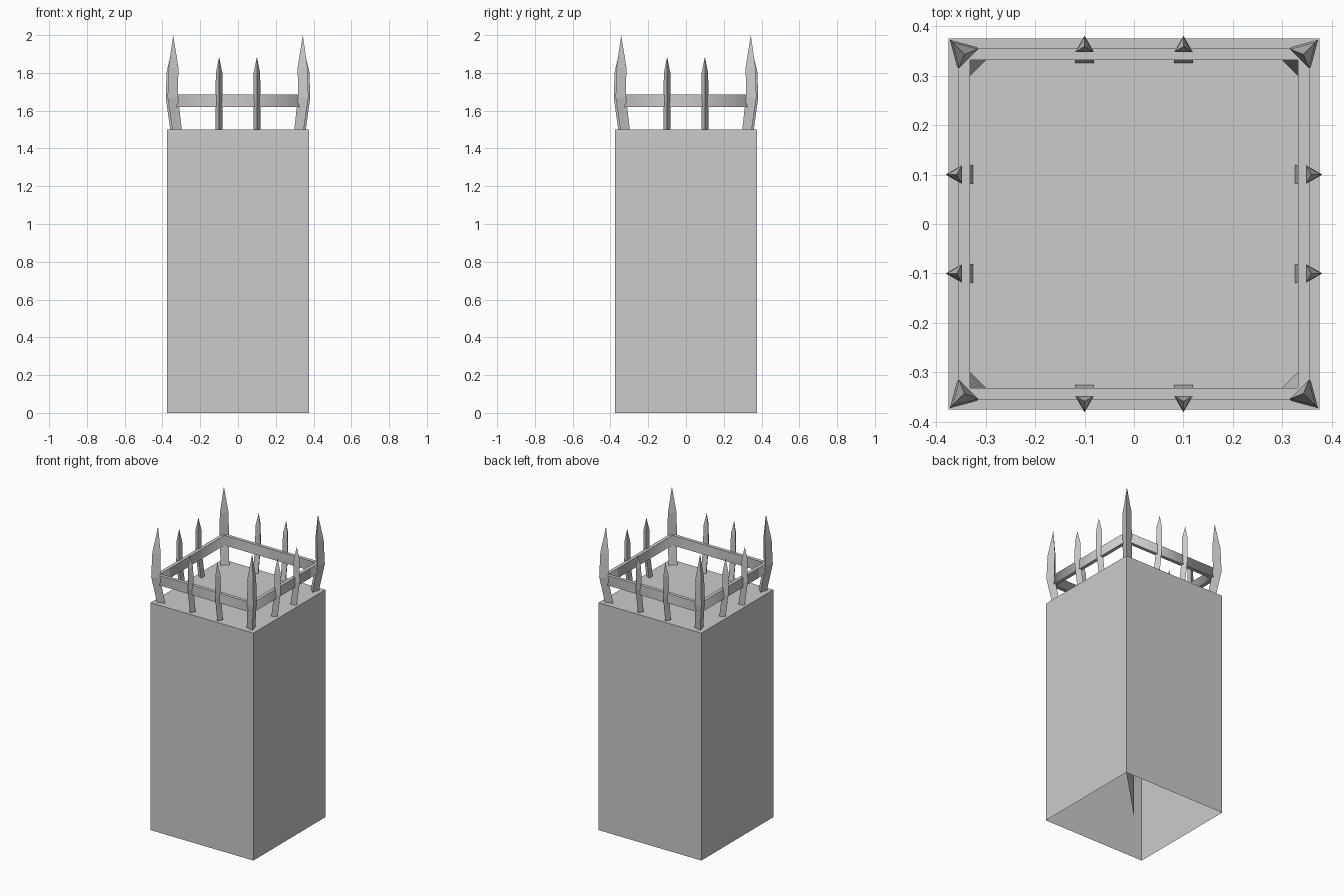
import bpy, bmesh, math
from mathutils import Vector

if "Cube" in bpy.data.objects:
    bpy.data.objects.remove(bpy.data.objects["Cube"])

# Single stone-grey colour for the whole tower
GREY = (0.6, 0.6, 0.6, 1.0)
grey = bpy.data.materials.new("stone_grey")
grey.use_nodes = True
grey.diffuse_color = GREY
grey.node_tree.nodes["Principled BSDF"].inputs["Base Color"].default_value = GREY

HALF, TOP = 0.375, 1.5


def finish(bm, name, recalc=True):
    if recalc:
        bmesh.ops.recalc_face_normals(bm, faces=bm.faces)
    mesh = bpy.data.meshes.new(name)
    bm.to_mesh(mesh)
    bm.free()
    mesh.materials.append(grey)
    obj = bpy.data.objects.new(name, mesh)
    bpy.context.collection.objects.link(obj)
    return obj


def square(bm, half, z):
    return [bm.verts.new((sx * half, sy * half, z))
            for sx, sy in ((-1, -1), (1, -1), (1, 1), (-1, 1))]


def bridge(bm, a, b):
    n = len(a)
    return [bm.faces.new((a[i], a[(i + 1) % n], b[(i + 1) % n], b[i])) for i in range(n)]


# Tower body: four walls and a roof, open underneath
bm = bmesh.new()
low, high = square(bm, HALF, 0), square(bm, HALF, TOP)
bridge(bm, low, high)
bm.faces.new(high)
finish(bm, "tower_body", recalc=False)

# Thin partition inside, from one corner to the middle
bm = bmesh.new()
bm.faces.new([bm.verts.new(p) for p in
              ((HALF, HALF, 0), (0, 0, 0), (0, 0, TOP), (HALF, HALF, TOP))])
finish(bm, "inner_partition", recalc=False)

# Square rail joining the stakes
bm = bmesh.new()
rings = [square(bm, h, z) for h, z in
         ((0.355, 1.62), (0.355, 1.685), (0.332, 1.685), (0.332, 1.62))]
for i, ring in enumerate(rings):
    for face in bridge(bm, ring, rings[(i + 1) % len(rings)]):
        face.smooth = i % 2 == 0
finish(bm, "rail")


def stake(name, origin, angle, rings, tip):
    """Three-sided stake; rings hold (outward offset, radius, height)."""
    out = Vector((math.cos(angle), math.sin(angle), 0))
    bm = bmesh.new()
    loops = []
    for offset, radius, z in rings:
        centre = Vector(origin) + out * offset + Vector((0, 0, z))
        loops.append([bm.verts.new(centre + radius * Vector(
            (math.cos(angle + k * math.tau / 3), math.sin(angle + k * math.tau / 3), 0)))
            for k in range(3)])
    for a, b in zip(loops, loops[1:]):
        bridge(bm, a, b)
    point = bm.verts.new(Vector(origin) + out * tip[0] + Vector((0, 0, tip[1])))
    for k in range(3):
        bm.faces.new((loops[-1][k], loops[-1][(k + 1) % 3], point))
    bm.faces.new(loops[0][::-1])
    finish(bm, name)


CORNER = [(0.462, 0.03, TOP), (0.494, 0.033, 1.67), (0.489, 0.031, 1.83)]
SIDE = [(0.337, 0.022, TOP), (0.359, 0.022, 1.66), (0.359, 0.02, 1.8)]

# Leaning stakes: one tall at each corner, two short on each side
for turn in range(4):
    angle = turn * math.pi / 2
    stake(f"corner_stake_{turn + 1}", (0, 0, 0), angle + math.pi / 4, CORNER, (0.485, 2.0))
    along = Vector((-math.sin(angle), math.cos(angle), 0))
    for n, shift in enumerate((-0.1, 0.1)):
        stake(f"side_stake_{turn + 1}_{n + 1}", along * shift, angle, SIDE, (0.359, 1.885))
